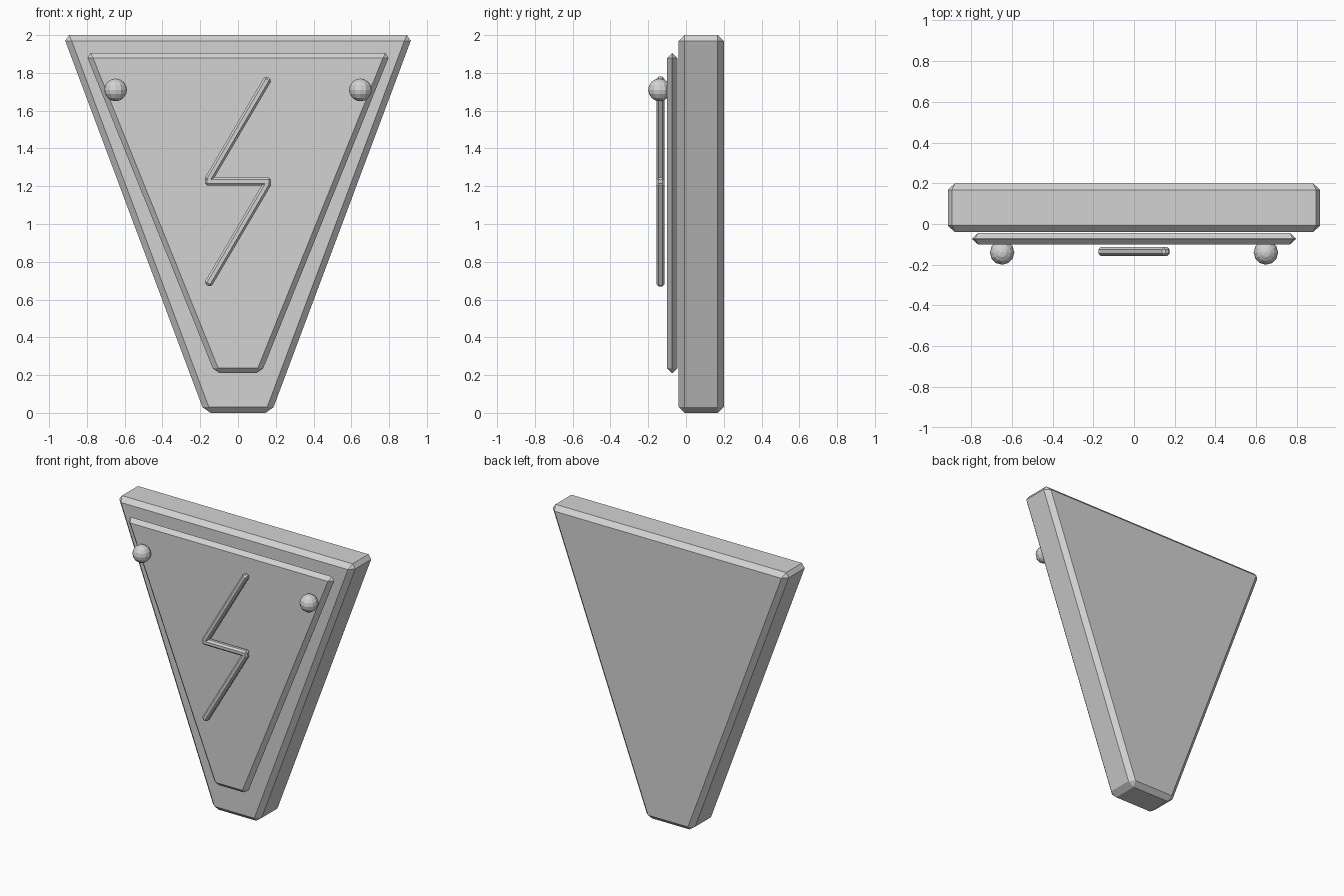
import bpy
import bmesh
import math
from mathutils import Matrix, Vector

cube = bpy.data.objects.get("Cube")
if cube:
    bpy.data.objects.remove(cube, do_unlink=True)

# Single plain grey material
grey = bpy.data.materials.new("light_grey")
grey.use_nodes = True
grey.diffuse_color = (0.65, 0.65, 0.65, 1)
grey.node_tree.nodes["Principled BSDF"].inputs["Base Color"].default_value = grey.diffuse_color


def finish(name, bm, bevel=0):
    """Turn a bmesh into a flat-shaded object, optionally with chamfered edges."""
    bmesh.ops.recalc_face_normals(bm, faces=bm.faces)
    if bevel:
        bmesh.ops.bevel(bm, geom=bm.edges[:], offset=bevel, segments=1,
                        affect='EDGES', clamp_overlap=True)
    mesh = bpy.data.meshes.new(name)
    bm.to_mesh(mesh)
    bm.free()
    mesh.materials.append(grey)
    obj = bpy.data.objects.new(name, mesh)
    bpy.context.collection.objects.link(obj)
    return obj


def tapered_slab(name, half_top, half_bottom, z_low, z_high, y_front, y_back, bevel):
    """Trapezoid outline extruded from front to back."""
    bm = bmesh.new()
    outline = [(-half_bottom, z_low), (half_bottom, z_low),
               (half_top, z_high), (-half_top, z_high)]
    face = bm.faces.new([bm.verts.new((x, y_front, z)) for x, z in outline])
    extruded = bmesh.ops.extrude_face_region(bm, geom=[face])["geom"]
    moved = [v for v in extruded if isinstance(v, bmesh.types.BMVert)]
    bmesh.ops.translate(bm, verts=moved, vec=(0, y_back - y_front, 0))
    return finish(name, bm, bevel)


def bar(name, start, end, y, thickness, bevel):
    """Chamfered square bar between two (x, z) points."""
    a, b = Vector((start[0], y, start[1])), Vector((end[0], y, end[1]))
    span = b - a
    angle = math.atan2(span.x, span.z)
    bm = bmesh.new()
    place = (Matrix.Translation((a + b) / 2) @ Matrix.Rotation(angle, 4, 'Y')
             @ Matrix.Diagonal((thickness, thickness, span.length, 1)))
    bmesh.ops.create_cube(bm, size=1, matrix=place)
    return finish(name, bm, bevel)


# Thick body and raised front panel
tapered_slab("body", 0.926, 0.177, 0, 2, -0.04, 0.2, 0.032)
tapered_slab("front_panel", 0.807, 0.123, 0.21, 1.905, -0.1, -0.045, 0.027)

# Zigzag emblem in front of the panel
REACH = 0.162
bar("zigzag_upper", (REACH, 1.775), (-REACH, 1.225), -0.135, 0.043, 0.012)
bar("zigzag_middle", (-0.175, 1.225), (0.175, 1.225), -0.135, 0.043, 0.012)
bar("zigzag_lower", (REACH, 1.225), (-REACH, 0.675), -0.135, 0.043, 0.012)

# Round studs near the upper corners
for side, name in ((1, "left_stud"), (-1, "right_stud")):
    bm = bmesh.new()
    bmesh.ops.create_uvsphere(bm, u_segments=12, v_segments=8, radius=0.06,
                              matrix=Matrix.Translation((side * 0.648, -0.14, 1.71)))
    finish(name, bm)
